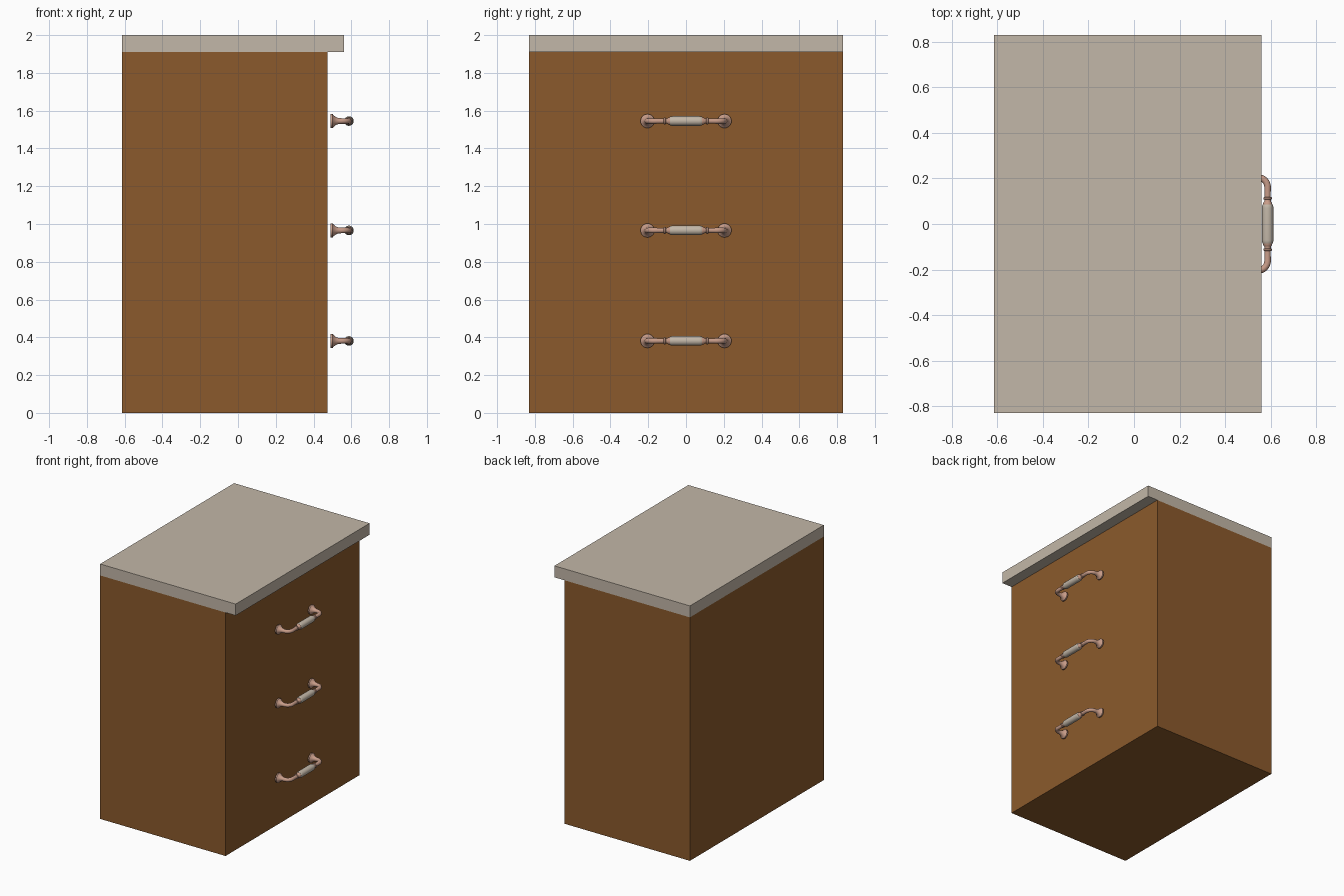
import bpy, bmesh, math
from mathutils import Vector

if "Cube" in bpy.data.objects:
    bpy.data.objects.remove(bpy.data.objects["Cube"])


def material(name, rgb):
    m = bpy.data.materials.new(name)
    m.diffuse_color = (*rgb, 1)
    m.use_nodes = True
    m.node_tree.nodes["Principled BSDF"].inputs["Base Color"].default_value = m.diffuse_color
    return m


WOOD = material("brown wood", (0.258, 0.102, 0.025))
STONE = material("beige stone", (0.545, 0.475, 0.392))
COPPER = material("copper", (0.58, 0.335, 0.25))


def finish(name, bm, mat, smooth=False):
    bmesh.ops.recalc_face_normals(bm, faces=bm.faces[:])
    mesh = bpy.data.meshes.new(name)
    bm.to_mesh(mesh)
    bm.free()
    mesh.materials.append(mat)
    ob = bpy.data.objects.new(name, mesh)
    bpy.context.collection.objects.link(ob)
    if smooth:
        bpy.ops.object.select_all(action='DESELECT')
        ob.select_set(True)
        bpy.context.view_layer.objects.active = ob
        bpy.ops.object.shade_smooth_by_angle(angle=math.radians(40))
    return ob


def box(name, lo, hi, mat):
    bm = bmesh.new()
    bmesh.ops.create_cube(bm, size=1)
    for v in bm.verts:
        v.co = [lo[i] + (v.co[i] + 0.5) * (hi[i] - lo[i]) for i in range(3)]
    return finish(name, bm, mat)


def sweep(name, rings, z, mat, sides=20):
    """Round rings (x, y, heading angle in plan, radius) joined into a capped tube."""
    bm = bmesh.new()
    loops = []
    for x, y, a, r in rings:
        side = Vector((-math.sin(a), math.cos(a), 0))
        loop = []
        for i in range(sides):
            t = 2 * math.pi * i / sides
            loop.append(bm.verts.new(Vector((x, y, z)) + side * r * math.cos(t)
                                     + Vector((0, 0, r * math.sin(t)))))
        loops.append(loop)
    for a, b in zip(loops, loops[1:]):
        for i in range(sides):
            j = (i + 1) % sides
            bm.faces.new((a[i], a[j], b[j], b[i]))
    bm.faces.new(loops[0])
    bm.faces.new(loops[-1])
    return finish(name, bm, mat, True)


# Cabinet and worktop
box("cabinet_body", (-0.615, -0.83, 0), (0.473, 0.83, 1.91), WOOD)
box("worktop", (-0.615, -0.83, 1.91), (0.561, 0.83, 2.0), STONE)

# Handle profiles
BAR_X, POST_Y, BEND = 0.587, 0.204, 0.042
foot = [(0.491, 0.037), (0.501, 0.037), (0.506, 0.031), (0.514, 0.024),
        (0.524, 0.0185), (0.535, 0.0155), (BAR_X - BEND, 0.015)]
bar = [(0.150, 0.014), (0.119, 0.0135), (0.117, 0.018), (0.113, 0.019), (0.109, 0.018),
       (0.107, 0.014), (0.100, 0.014), (0.095, 0.018), (0.086, 0.021), (0.08, 0.021)]
grip = [(0.087, 0.017), (0.085, 0.022), (0.080, 0.0245), (0.07, 0.0255)]

for label, z in (("top", 1.545), ("middle", 0.966), ("bottom", 0.381)):
    for s, end in ((1, "back"), (-1, "front")):
        # Flared foot, bend and collared arm
        rings = [(x, s * POST_Y, 0, r) for x, r in foot]
        for k in range(1, 9):
            t = math.pi / 2 * k / 8
            rings.append((BAR_X - BEND + BEND * math.sin(t),
                          s * (POST_Y - BEND + BEND * math.cos(t)), -s * t, 0.0145))
        rings += [(BAR_X, s * y, -s * math.pi / 2, r) for y, r in bar]
        sweep(f"{label}_handle_{end}_arm", rings, z, COPPER)
    # Stone grip in the middle
    full = grip + [(-y, r) for y, r in reversed(grip)]
    sweep(f"{label}_handle_grip", [(BAR_X, y, -math.pi / 2, r) for y, r in full], z, STONE)
